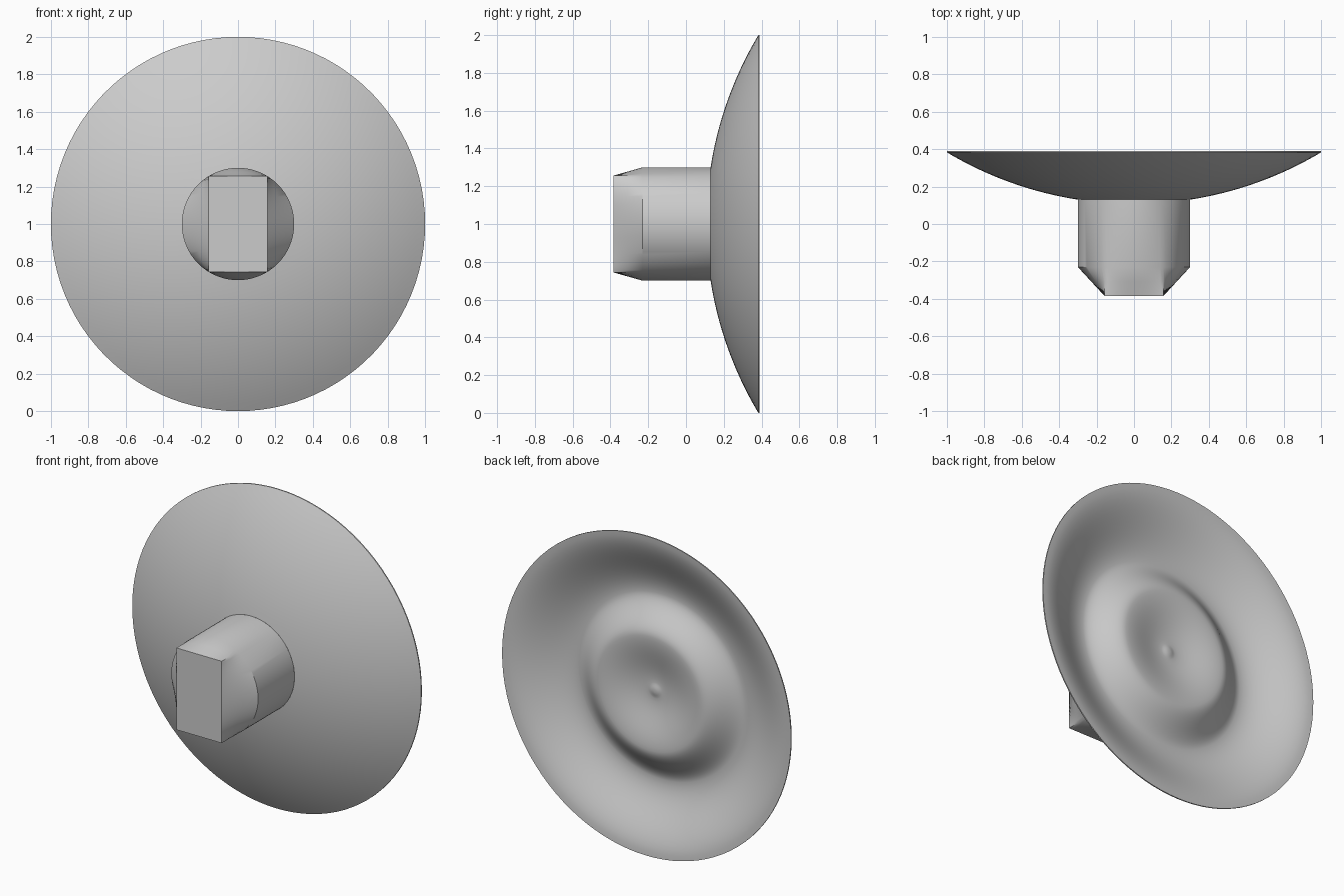
import bpy, math

if "Cube" in bpy.data.objects:
    bpy.data.objects.remove(bpy.data.objects["Cube"], do_unlink=True)

GREY = (0.6, 0.6, 0.6, 1)
grey = bpy.data.materials.new("plain grey")
grey.use_nodes = True
grey.diffuse_color = GREY
grey.node_tree.nodes["Principled BSDF"].inputs["Base Color"].default_value = GREY

STEM_R = 0.3
HALF_W, HALF_H = 0.157, 0.256    # rectangular end of the stem
JOIN_Y = 0.13

# Angles around the axis, with exact steps at the four rectangle corners
corner = math.atan2(HALF_H, HALF_W)
stops = [0, corner, math.pi - corner, math.pi, math.pi + corner,
         2 * math.pi - corner, 2 * math.pi]
ANGLES = []
for a, b in zip(stops, stops[1:]):
    n = max(8, round((b - a) * 16))
    ANGLES += [a + (b - a) * i / n for i in range(n)]


def ring(r, y):
    return [(r * math.cos(a), y, 1 + r * math.sin(a)) for a in ANGLES]


def skin(name, rings, cap_front=False, cap_back=False):
    """Bridge a row of rings, front to back, into one smooth object."""
    n = len(ANGLES)
    verts = [v for row in rings for v in row]
    faces = []
    for k in range(len(rings) - 1):
        for i in range(n):
            j = (i + 1) % n
            a, b = k * n, (k + 1) * n
            faces.append((a + i, b + i, b + j, a + j))
    if cap_front:
        faces.append(tuple(range(n)))
    if cap_back:
        last = (len(rings) - 1) * n
        faces.append(tuple(last + i for i in reversed(range(n))))
    mesh = bpy.data.meshes.new(name)
    mesh.from_pydata(verts, [], faces)
    mesh.materials.append(grey)
    obj = bpy.data.objects.new(name, mesh)
    bpy.context.collection.objects.link(obj)
    bpy.ops.object.select_all(action='DESELECT')
    obj.select_set(True)
    bpy.context.view_layer.objects.active = obj
    bpy.ops.object.shade_smooth_by_angle(angle=math.radians(30))
    return obj


# Stem: round shaft whose front end tapers to a rectangle
def clamp(v, limit):
    return max(-limit, min(limit, v))


shoulder = ring(STEM_R, -0.23)
end = [(clamp(x, HALF_W), -0.385, 1 + clamp(z - 1, HALF_H)) for x, y, z in shoulder]
middle = [tuple((p + q) / 2 for p, q in zip(u, v)) for u, v in zip(end, shoulder)]
skin("stem", [end, middle, shoulder, ring(STEM_R, JOIN_Y)], cap_front=True)

# Dish: spherical front, rippled back with a raised ring and small centre nub
SPHERE = 1.95


def front_y(r):
    return JOIN_Y - 0.023 + SPHERE - math.sqrt(SPHERE ** 2 - r * r)


profile = []
for i in range(17):
    r = STEM_R + (1 - STEM_R) * i / 16
    profile.append((r, front_y(r)))

keys = [(1.0, 0.39), (0.58, 0.24), (0.355, 0.355), (0.05, 0.302), (0.008, 0.31)]
for (r0, y0), (r1, y1) in zip(keys, keys[1:]):
    steps = 4 if r1 < 0.02 else 14
    for i in range(steps):
        t = i / steps
        s = t * t * (3 - 2 * t)
        profile.append((r0 + (r1 - r0) * t, y0 + (y1 - y0) * s))
profile.append(keys[-1])
skin("dish", [ring(r, y) for r, y in profile], cap_back=True)
